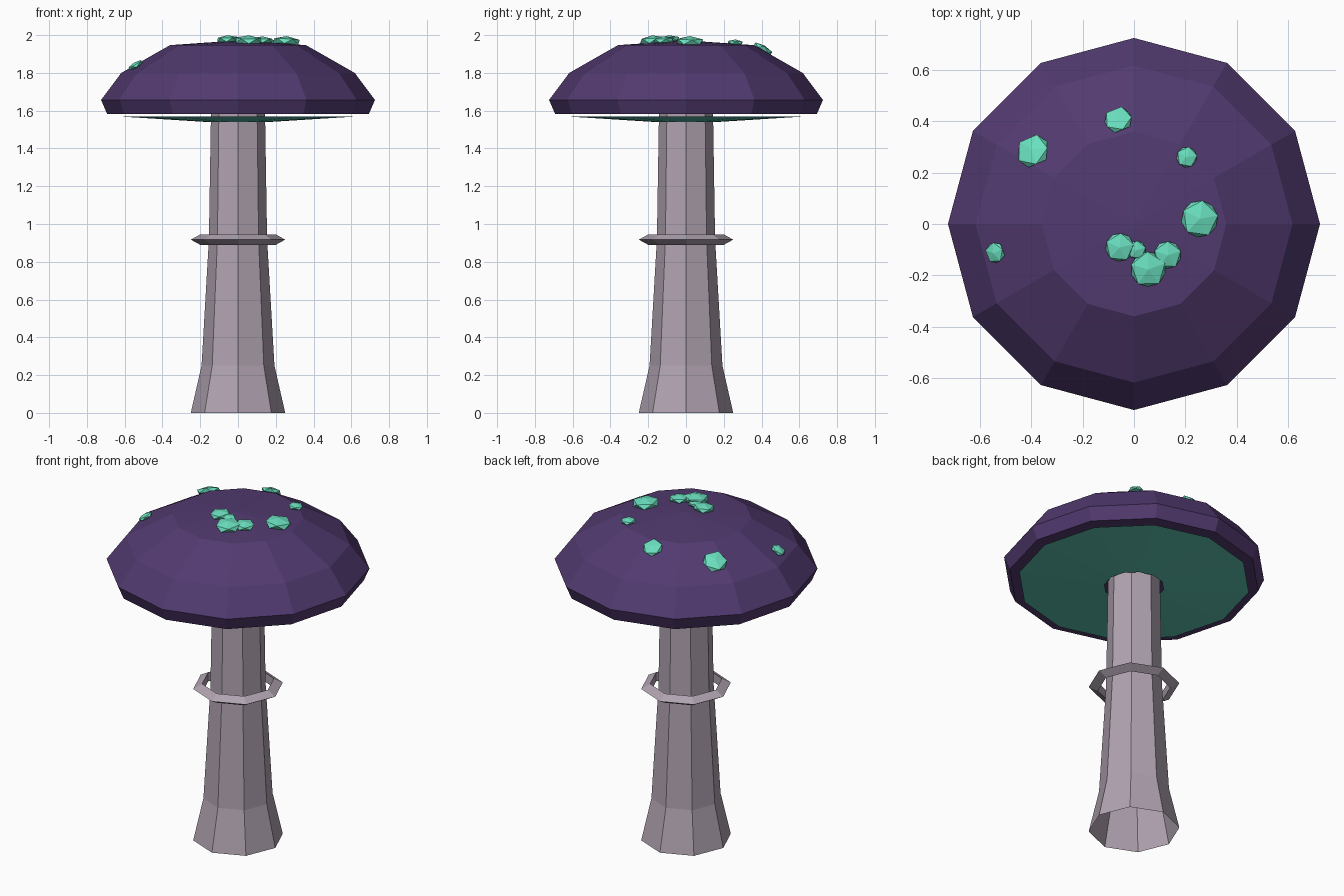
import bpy
import bmesh
import math
from mathutils import Matrix, Vector
from mathutils.bvhtree import BVHTree

if "Cube" in bpy.data.objects:
    bpy.data.objects.remove(bpy.data.objects["Cube"], do_unlink=True)


def make_material(name, hex_code):
    """Flat material from an sRGB hex code, stored as linear values."""
    srgb = [c / 255 for c in bytes.fromhex(hex_code)]
    linear = [((c + 0.055) / 1.055) ** 2.4 for c in srgb]
    mat = bpy.data.materials.new(name)
    mat.use_nodes = True
    mat.diffuse_color = (*linear, 1)
    mat.node_tree.nodes["Principled BSDF"].inputs["Base Color"].default_value = (*linear, 1)
    return mat


def add_object(name, bm, mat):
    mesh = bpy.data.meshes.new(name)
    bm.to_mesh(mesh)
    mesh.materials.append(mat)
    obj = bpy.data.objects.new(name, mesh)
    bpy.context.collection.objects.link(obj)
    return obj


def lathe(profile, sides):
    """Faceted solid of revolution from (radius, height) points, first corner on +x."""
    bm = bmesh.new()
    rings = []
    for radius, height in profile:
        ring = []
        for j in range(sides):
            angle = math.tau * j / sides
            ring.append(bm.verts.new((radius * math.cos(angle), radius * math.sin(angle), height)))
        rings.append(ring)
    for low, high in zip(rings, rings[1:]):
        for j in range(sides):
            k = (j + 1) % sides
            bm.faces.new((low[j], low[k], high[k], high[j]))
    bmesh.ops.remove_doubles(bm, verts=bm.verts, dist=0.0001)
    return bm


purple = make_material("cap purple", "523A70")
grey = make_material("stem mauve grey", "B0A3B1")
teal = make_material("spot mint", "6ADFBE")
dark_teal = make_material("gill teal", "5CC0AE")

# Stem: open eight-sided tube with a flared foot
stem = lathe([(0.25, 0), (0.193, 0.25), (0.154, 0.92), (0.143, 1.6)], 8)
add_object("stem", stem, grey)

# Stem ring: triangular section standing clear of the stem
collar = lathe([(0.2, 0.89), (0.25, 0.917), (0.2, 0.945), (0.2, 0.89)], 8)
add_object("stem_ring", collar, grey)

# Gills: shallow cone under the cap, with a hole for the stem
gills = lathe([(0.165, 1.54), (0.64, 1.57)], 12)
add_object("gills", gills, dark_teal)

# Cap: twelve-sided dome
cap = lathe([(0, 1.582), (0.693, 1.582), (0.725, 1.657), (0.618, 1.8),
             (0.36, 1.947), (0, 1.972)], 12)
cap.normal_update()
add_object("cap", cap, purple)

# Spots: flattened low-poly balls laid on the cap surface (x, y, radius)
spots = [(-0.39, 0.28, 0.073), (-0.06, 0.4, 0.06), (0.205, 0.26, 0.045),
         (0.255, 0.02, 0.08), (-0.055, -0.09, 0.062), (0.01, -0.1, 0.04),
         (0.13, -0.12, 0.06), (0.055, -0.175, 0.077), (-0.535, -0.11, 0.045)]
surface = BVHTree.FromBMesh(cap)
for number, (x, y, radius) in enumerate(spots, 1):
    point, normal, _, _ = surface.ray_cast(Vector((x, y, 3)), Vector((0, 0, -1)))
    tilt = Vector((0, 0, 1)).rotation_difference(normal).to_matrix().to_4x4()
    place = (Matrix.Translation(point + normal * 0.013) @ tilt
             @ Matrix.Rotation(number * 1.3, 4, "Z")
             @ Matrix.Diagonal((radius, radius, radius * 0.35, 1)))
    ball = bmesh.new()
    bmesh.ops.create_icosphere(ball, subdivisions=1, radius=1, matrix=place)
    add_object(f"cap_spot_{number}", ball, teal)
